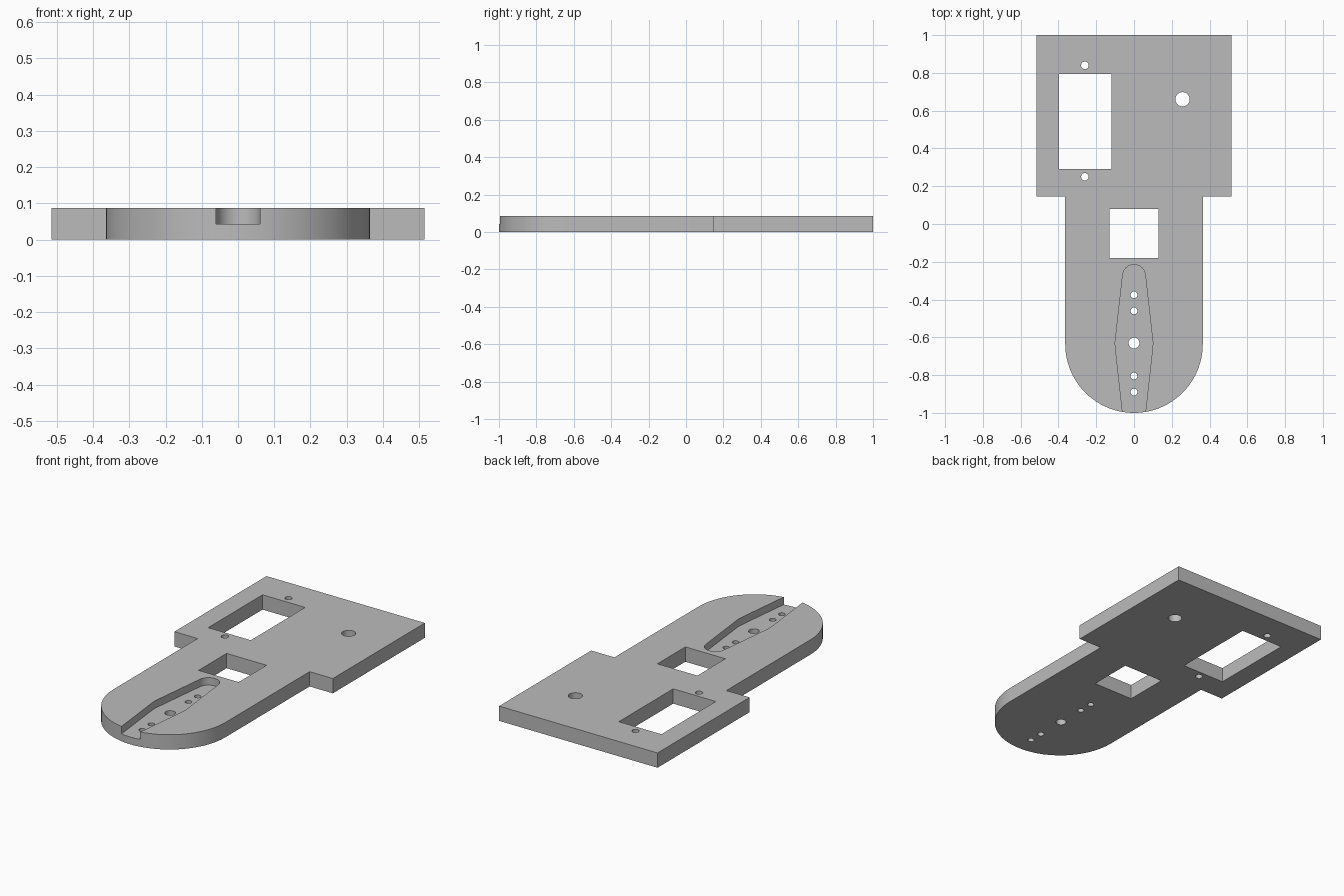
import bpy, bmesh
from math import sin, cos, pi, radians

cube = bpy.data.objects.get("Cube")
if cube:
    bpy.data.objects.remove(cube, do_unlink=True)

THICK = 0.087
FLOOR = 0.043

grey = bpy.data.materials.new("plain grey")
grey.use_nodes = True
color = (0.5, 0.5, 0.5, 1)
grey.diffuse_color = color
grey.node_tree.nodes["Principled BSDF"].inputs["Base Color"].default_value = color


def arc(cx, cy, r, start, end, n):
    angles = [radians(start + (end - start) * i / n) for i in range(n + 1)]
    return [(cx + r * cos(a), cy + r * sin(a)) for a in angles]


def rect(x0, x1, y0, y1):
    return [(x0, y0), (x1, y0), (x1, y1), (x0, y1)]


def circle(x, y, r):
    return arc(x, y, r, 0, 360, 32)[:-1]


def prism(name, outlines, z0, z1):
    """Extrude closed outlines between two heights."""
    bm = bmesh.new()
    for outline in outlines:
        face = bm.faces.new([bm.verts.new((x, y, z0)) for x, y in outline])
        grown = bmesh.ops.extrude_face_region(bm, geom=[face])["geom"]
        verts = [v for v in grown if isinstance(v, bmesh.types.BMVert)]
        bmesh.ops.translate(bm, verts=verts, vec=(0, 0, z1 - z0))
    bmesh.ops.recalc_face_normals(bm, faces=bm.faces)
    mesh = bpy.data.meshes.new(name)
    bm.to_mesh(mesh)
    bm.free()
    mesh.materials.append(grey)
    obj = bpy.data.objects.new(name, mesh)
    bpy.context.collection.objects.link(obj)
    return obj


def cut(target, cutter):
    """Subtract the cutter, then discard it."""
    cutter.hide_render = True
    mod = target.modifiers.new("cut", "BOOLEAN")
    mod.operation = "DIFFERENCE"
    mod.solver = "EXACT"
    mod.object = cutter
    bpy.context.view_layer.objects.active = target
    bpy.ops.object.modifier_apply(modifier=mod.name)
    bpy.data.objects.remove(cutter, do_unlink=True)


# Wide rear plate with a narrower round-nosed tongue
R = 0.364
outline = [(0.515, 0.145), (0.515, 1), (-0.515, 1), (-0.515, 0.145), (-R, 0.145)]
outline += arc(0, R - 1, R, 180, 360, 64) + [(R, 0.145)]
plate = prism("mounting_plate", [outline], 0, THICK)

# Tapered recess open at the nose
right_side = [(0.058, -1.02), (0.097, -0.67), (0.1, -0.63), (0.097, -0.6)]
left_side = [(-x, y) for x, y in reversed(right_side)]
recess = right_side + arc(0, -0.275, 0.06, 6, 174, 24) + left_side
cut(plate, prism("recess_cutter", [recess], FLOOR, THICK + 0.1))

# Rectangular windows and round screw holes through the plate
holes = [rect(-0.397, -0.12, 0.29, 0.795), rect(-0.13, 0.13, -0.18, 0.08)]
holes += [circle(0.257, 0.66, 0.038), circle(0, -0.63, 0.029)]
holes += [circle(-0.26, y, 0.02) for y in (0.25, 0.84)]
holes += [circle(0, y, 0.018) for y in (-0.375, -0.46, -0.805, -0.89)]
cut(plate, prism("hole_cutter", holes, -0.1, THICK + 0.1))

# Smooth the curved walls and keep the edges sharp
bpy.ops.object.select_all(action="DESELECT")
plate.select_set(True)
bpy.context.view_layer.objects.active = plate
bpy.ops.object.shade_smooth_by_angle(angle=radians(30))
